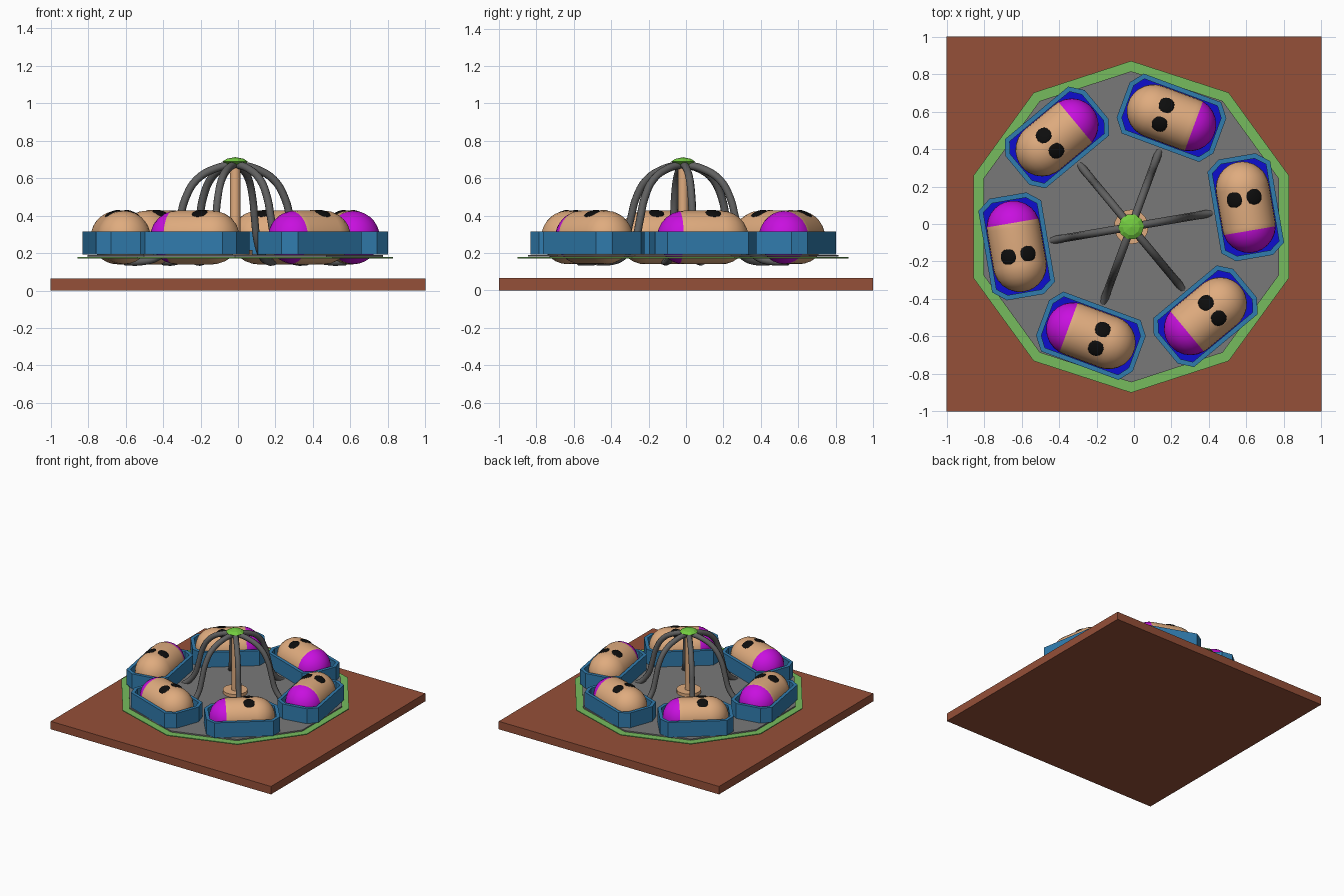
import bpy, bmesh
from math import sin, cos, pi, radians, asin
from mathutils import Matrix, Vector

cube = bpy.data.objects.get("Cube")
if cube:
    bpy.data.objects.remove(cube, do_unlink=True)

CENTRE = Vector((-0.015, -0.015, 0))
CAR_RADIUS = 0.62
CAR_ANGLES = [radians(9.7 + 60 * i) for i in range(6)]


def material(name, r, g, b):
    m = bpy.data.materials.new(name)
    m.use_nodes = True
    m.diffuse_color = (r, g, b, 1)
    m.node_tree.nodes["Principled BSDF"].inputs["Base Color"].default_value = (r, g, b, 1)
    return m


BROWN = material("brown_base", 0.30, 0.08, 0.04)
GREEN = material("rim_green", 0.18, 0.50, 0.11)
LIME = material("cap_lime", 0.17, 0.60, 0.05)
GREY = material("floor_grey", 0.19, 0.19, 0.19)
STEEL = material("arm_grey", 0.12, 0.12, 0.12)
BLUE = material("car_blue", 0.03, 0.20, 0.42)
NAVY = material("interior_blue", 0.004, 0.004, 0.62)
TAN = material("tan", 0.74, 0.41, 0.21)
MAGENTA = material("magenta", 0.58, 0.005, 0.74)
BLACK = material("black", 0.004, 0.004, 0.004)


def mesh_from(bm, name, *mats):
    bmesh.ops.recalc_face_normals(bm, faces=bm.faces)
    me = bpy.data.meshes.new(name)
    bm.to_mesh(me)
    bm.free()
    for m in mats:
        me.materials.append(m)
    return me


def place(name, data, location=CENTRE, angle=0.0):
    ob = bpy.data.objects.new(name, data)
    bpy.context.collection.objects.link(ob)
    ob.location = location
    ob.rotation_euler.z = angle
    return ob


def lathe(profile, sides, phase=0.0):
    """Revolve (radius, height) pairs around z."""
    bm = bmesh.new()
    rings = [[bm.verts.new((r * cos(phase + 2 * pi * i / sides),
                            r * sin(phase + 2 * pi * i / sides), z))
              for i in range(sides)] for r, z in profile]
    for a, b in zip(rings, rings[1:]):
        for i in range(sides):
            j = (i + 1) % sides
            bm.faces.new((a[i], a[j], b[j], b[i]))
    bmesh.ops.remove_doubles(bm, verts=bm.verts, dist=1e-5)
    return bm


def disc(r, low, high):
    return [(0, low), (r, low), (r, high), (0, high)]


def smooth(ob):
    bpy.ops.object.select_all(action='DESELECT')
    ob.select_set(True)
    bpy.context.view_layer.objects.active = ob
    bpy.ops.object.shade_smooth_by_angle(angle=radians(40))


# Square ground slab
bm = bmesh.new()
bmesh.ops.create_cube(bm, size=1, matrix=Matrix.Translation((0, 0, 0.0325))
                      @ Matrix.Diagonal((2, 2, 0.065, 1)))
place("ground_slab", mesh_from(bm, "ground_slab", BROWN), (0, 0, 0))

# Ten-sided turntable with a green rim
place("turntable_rim", mesh_from(lathe(disc(0.885, 0.171, 0.178), 10, pi / 2), "turntable_rim", GREEN))
place("turntable_floor", mesh_from(lathe(disc(0.83, 0.18, 0.19), 10, pi / 2), "turntable_floor", GREY))

# Central pole, its foot and the top cap
for name, profile, sides, mat in (
        ("pole_foot", disc(0.092, 0.185, 0.215), 20, TAN),
        ("centre_pole", disc(0.028, 0.19, 0.68), 16, TAN),
        ("top_cap", [(0, 0.665), (0.045, 0.673), (0.068, 0.688), (0.045, 0.703), (0, 0.712)], 10, LIME)):
    ob = place(name, mesh_from(lathe(profile, sides), name, mat))
    if name != "top_cap":
        smooth(ob)

# Arched arm: a bevelled curve running out under each car
arm = bpy.data.curves.new("arm", 'CURVE')
arm.dimensions = '3D'
arm.bevel_depth = 0.021
arm.bevel_resolution = 2
arm.resolution_u = 4
arm.use_fill_caps = True
path = [(0, 0.675), (0.11, 0.65), (0.21, 0.59), (0.27, 0.49), (0.30, 0.38),
        (0.335, 0.27), (0.42, 0.18), (0.51, 0.155), (0.6, 0.155)]
spline = arm.splines.new('BEZIER')
spline.bezier_points.add(len(path) - 1)
for p, (r, z) in zip(spline.bezier_points, path):
    p.co = (r, 0, z)
    p.handle_left_type = p.handle_right_type = 'AUTO'
arm.materials.append(STEEL)

# Car tub: eight-sided prism hollowed from the top, floor in a second colour
bm = bmesh.new()
quarter = [(0.17, 0.22), (0.10, 0.275)]
outline = (quarter + [(-x, y) for x, y in reversed(quarter)]
           + [(-x, -y) for x, y in quarter] + [(x, -y) for x, y in reversed(quarter)])
bottom = bm.faces.new([bm.verts.new((x, y, 0.192)) for x, y in outline])
top = bmesh.ops.extrude_face_region(bm, geom=[bottom], use_keep_orig=True)
bmesh.ops.translate(bm, vec=(0, 0, 0.122), verts=[v for v in top["geom"] if isinstance(v, bmesh.types.BMVert)])
bmesh.ops.recalc_face_normals(bm, faces=bm.faces)
lid = max(bm.faces, key=lambda f: f.calc_center_median().z)
bmesh.ops.inset_region(bm, faces=[lid], thickness=0.028)
inner = bmesh.ops.extrude_discrete_faces(bm, faces=[lid])["faces"][0]
bmesh.ops.translate(bm, vec=(0, 0, -0.105), verts=inner.verts)
rim_edges = [e for e in bm.edges if e.is_boundary]
bmesh.ops.bridge_loops(bm, edges=rim_edges)
inner.material_index = 1
tub = mesh_from(bm, "car_tub", BLUE, NAVY)

# Capsule rider lying along the car, one end magenta
R, HALF = 0.143, 0.102
arc = [radians(a) for a in (0, 10, 25, 40, 55, 70, 80, 90)]
end = [(R * cos(a), HALF + R * sin(a)) for a in arc]
bm = lathe([(r, -z) for r, z in reversed(end)] + end, 28)
bmesh.ops.rotate(bm, matrix=Matrix.Rotation(-pi / 2, 3, 'X'), verts=bm.verts)
bmesh.ops.translate(bm, vec=(0, 0, 0.283), verts=bm.verts)
for f in bm.faces:
    f.material_index = int(f.calc_center_median().y < -0.125)
rider = mesh_from(bm, "rider", TAN, MAGENTA)

# Pair of flat oval eyes seated on the capsule
bm = bmesh.new()
for side in (-1, 1):
    tilt = Matrix.Rotation(side * asin(0.055 / R), 4, 'Y')
    bmesh.ops.create_uvsphere(
        bm, u_segments=16, v_segments=8, radius=1,
        matrix=Matrix.Translation((0, 0.048, 0.283)) @ tilt
        @ Matrix.Translation((0, 0, R - 0.004)) @ Matrix.Diagonal((0.044, 0.044, 0.011, 1)))
eyes = mesh_from(bm, "eyes", BLACK)

# Six cars around the turntable
for i, a in enumerate(CAR_ANGLES, 1):
    spot = CENTRE + Vector((cos(a), sin(a), 0)) * CAR_RADIUS
    place(f"arm_{i}", arm, CENTRE, a)
    place(f"car_tub_{i}", tub, spot, a)
    for name, data in (("rider", rider), ("eyes", eyes)):
        ob = place(f"{name}_{i}", data, spot, a)
        if i == 1:
            smooth(ob)
